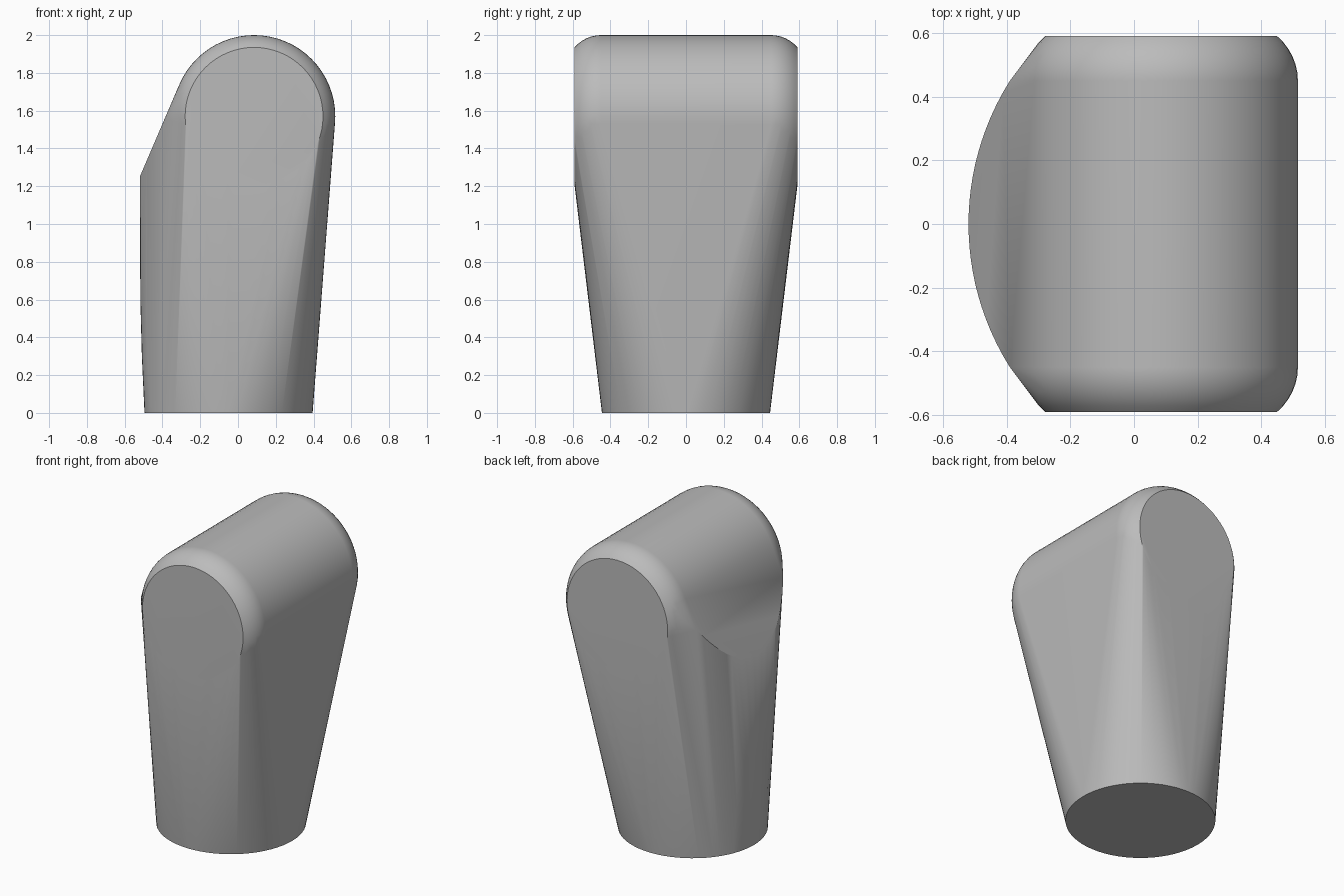
import bpy, bmesh
from math import sin, cos, pi, radians, sqrt

cube = bpy.data.objects.get("Cube")
if cube:
    bpy.data.objects.remove(cube, do_unlink=True)

SEG = 64
bm = bmesh.new()


def ring(place, radius):
    """Add a circle of points, mapped into space by place(u, v)."""
    for i in range(SEG):
        a = 2 * pi * i / SEG
        bm.verts.new(place(radius * cos(a), radius * sin(a)))


# Round foot
ring(lambda u, v: (u - 0.05, v, 0), 0.445)

# Horizontal barrel with rounded shoulders and flat ends
CX, CZ, R, END_R = 0.085, 1.57, 0.43, 0.365
STEPS = 6
for side in (-1, 1):
    for k in range(STEPS + 1):
        t = radians(48) * k / STEPS
        y = side * (0.45 + 0.14 * sin(t) / sin(radians(48)))
        r = R - (R - END_R) * (1 - cos(t)) / (1 - cos(radians(48)))
        ring(lambda u, v: (CX + u, y, CZ + v), r)

# Curved ridge where the sloping side meets the stem
ARC_R = 0.844
for i in range(-12, 13):
    y = 0.45 * i / 12
    x = -0.52 + ARC_R - sqrt(ARC_R ** 2 - y ** 2)
    bm.verts.new((x, y, 1.25 + 2.33 * (x + 0.52)))

# Slight swelling of the stem below the ridge
for z, x in ((0.3, -0.509), (0.6, -0.517)):
    for i in range(-4, 5):
        y = 0.04 * i
        bm.verts.new((x + y * y / 0.9, y, z))

# Skin everything with one convex surface
hull = bmesh.ops.convex_hull(bm, input=bm.verts[:])
loose = [v for v in bm.verts if not v.link_faces]
bmesh.ops.delete(bm, geom=loose, context="VERTS")
bmesh.ops.dissolve_limit(bm, angle_limit=radians(0.3), verts=bm.verts[:], edges=bm.edges[:])
bmesh.ops.recalc_face_normals(bm, faces=bm.faces[:])

mesh = bpy.data.meshes.new("handle_body")
bm.to_mesh(mesh)
bm.free()
body = bpy.data.objects.new("handle_body", mesh)
bpy.context.collection.objects.link(body)

# Plain grey
grey = bpy.data.materials.new("plain_grey")
grey.use_nodes = True
colour = (0.5, 0.5, 0.5, 1)
grey.diffuse_color = colour
grey.node_tree.nodes["Principled BSDF"].inputs["Base Color"].default_value = colour
mesh.materials.append(grey)

# Smooth shading with crisp end rims
bpy.ops.object.select_all(action="DESELECT")
body.select_set(True)
bpy.context.view_layer.objects.active = body
bpy.ops.object.shade_smooth_by_angle(angle=radians(30))
weighted = body.modifiers.new("flat_ends", "WEIGHTED_NORMAL")
weighted.keep_sharp = True
